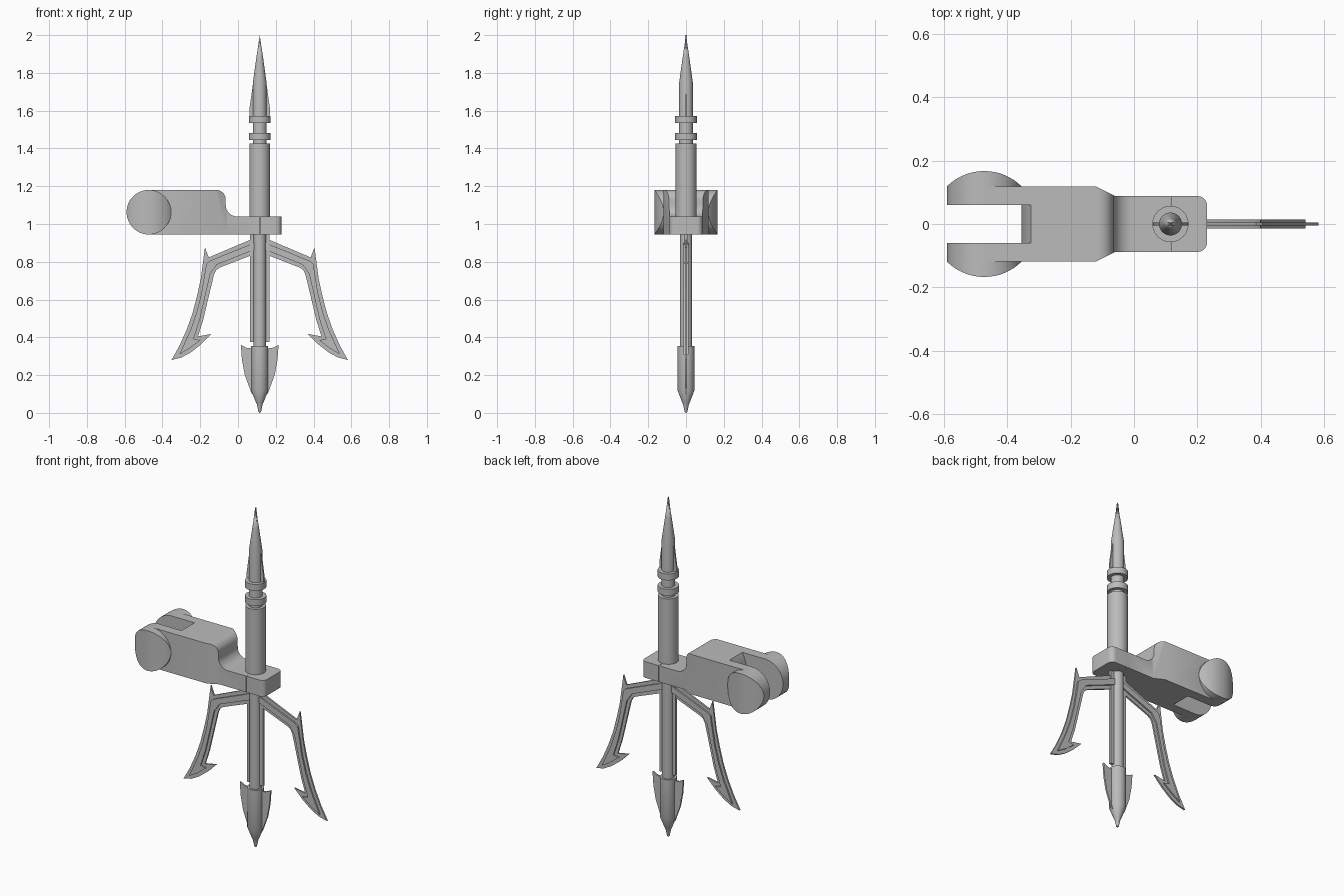
import bpy, bmesh, math
from mathutils import Vector

cube = bpy.data.objects.get("Cube")
if cube:
    bpy.data.objects.remove(cube, do_unlink=True)

AXIS = 0.115      # x of the spear axis
HINGE = -0.472    # x of the fork hinge
MID = 1.0625      # hinge height

steel = bpy.data.materials.new("grey steel")
steel.use_nodes = True
steel.diffuse_color = (0.5, 0.5, 0.5, 1)
steel.node_tree.nodes["Principled BSDF"].inputs["Base Color"].default_value = (0.5, 0.5, 0.5, 1)


def finish(name, bm):
    bmesh.ops.recalc_face_normals(bm, faces=bm.faces)
    mesh = bpy.data.meshes.new(name)
    bm.to_mesh(mesh)
    bm.free()
    mesh.materials.append(steel)
    obj = bpy.data.objects.new(name, mesh)
    bpy.context.collection.objects.link(obj)
    smooth(mesh)
    return obj


def smooth(mesh):
    for p in mesh.polygons:
        p.use_smooth = True
    mesh.set_sharp_from_angle(angle=math.radians(30))


def prism(name, points, low, high, plane="xz"):
    """Extrude an outline along y (xz outline) or along z (xy outline)."""
    bm = bmesh.new()
    if plane == "xz":
        verts = [bm.verts.new((a, low, b)) for a, b in points]
        step = Vector((0, high - low, 0))
    else:
        verts = [bm.verts.new((a, b, low)) for a, b in points]
        step = Vector((0, 0, high - low))
    face = bm.faces.new(verts)
    out = bmesh.ops.extrude_face_region(bm, geom=[face])["geom"]
    moved = [g for g in out if isinstance(g, bmesh.types.BMVert)]
    bmesh.ops.translate(bm, verts=moved, vec=step)
    return finish(name, bm)


def plate(name, points, half, sign=1):
    """Flat plate around the spear axis, optionally mirrored."""
    return prism(name, [(AXIS + sign * x, z) for x, z in points], -half, half)


def lathe(name, profile, sides=40):
    """Revolve (radius, z) points around the spear axis."""
    bm = bmesh.new()
    verts = [bm.verts.new((AXIS + r, 0, z)) for r, z in profile]
    edges = [bm.edges.new(pair) for pair in zip(verts, verts[1:])]
    bmesh.ops.spin(bm, geom=verts + edges, cent=(AXIS, 0, 0), axis=(0, 0, 1),
                   angle=math.tau, steps=sides)
    bmesh.ops.remove_doubles(bm, verts=bm.verts, dist=0.0001)
    return finish(name, bm)


def arc(cx, cy, r, start, end, steps=8):
    angles = [math.radians(start + (end - start) * i / steps) for i in range(steps + 1)]
    return [(cx + r * math.cos(a), cy + r * math.sin(a)) for a in angles]


def combine(obj, other, operation):
    """Bake a boolean and discard the helper."""
    mod = obj.modifiers.new("cut", "BOOLEAN")
    mod.operation, mod.solver, mod.object = operation, "EXACT", other
    bpy.context.view_layer.update()
    deps = bpy.context.evaluated_depsgraph_get()
    baked = bpy.data.meshes.new_from_object(obj.evaluated_get(deps))
    obj.modifiers.clear()
    obj.data = baked
    smooth(baked)
    bpy.data.objects.remove(other, do_unlink=True)


# Spear shaft: upper tube, lower core, spike and grip rings
lathe("upper_tube", [(0, 0.945), (0.055, 0.945), (0.055, 1.425), (0, 1.425)])
lathe("lower_core", [(0, 0.34), (0.033, 0.34), (0.033, 0.96), (0, 0.96)])
lathe("upper_spike", [(0, 1.41), (0.036, 1.41), (0.036, 1.75), (0.018, 1.88), (0, 2.0)])
for i, z in enumerate((1.445, 1.535)):
    lathe(f"grip_ring_{i + 1}", [(0.03, z), (0.057, z), (0.057, z + 0.038), (0.03, z + 0.038)])
lathe("lower_head", [(0, 0.355), (0.045, 0.355), (0.045, 0.12), (0.02, 0.055),
                     (0.015, 0.045), (0.007, 0.005), (0, 0)])

# Thin fins running along the shaft
plate("spike_fin", [(-0.055, 1.575), (0.055, 1.575), (0.055, 1.605), (0, 2.0), (-0.055, 1.605)], 0.005)
plate("shaft_fin", [(-0.052, 0.375), (0.052, 0.375), (0.052, 0.95), (-0.052, 0.95)], 0.008)

# Side arms and head barbs, mirrored about the shaft
blade = [(0.03, 0.925), (0.27, 0.823), (0.29, 0.876), (0.3, 0.80), (0.312, 0.71), (0.33, 0.627),
         (0.355, 0.53), (0.387, 0.44), (0.425, 0.355), (0.467, 0.28), (0.415, 0.293),
         (0.365, 0.32), (0.31, 0.363), (0.255, 0.418), (0.327, 0.405), (0.3, 0.49),
         (0.28, 0.574), (0.242, 0.733), (0.23, 0.757), (0.21, 0.77), (0.03, 0.84)]
rib = [(0.03, 0.9), (0.265, 0.805), (0.283, 0.79), (0.31, 0.627), (0.335, 0.53),
       (0.366, 0.44), (0.425, 0.31), (0.37, 0.342), (0.315, 0.385), (0.35, 0.392),
       (0.318, 0.49), (0.297, 0.58), (0.262, 0.735), (0.227, 0.785), (0.03, 0.863)]
barb = [(0.03, 0.34), (0.07, 0.345), (0.1, 0.36), (0.094, 0.28), (0.079, 0.2), (0.044, 0.105), (0.02, 0.08)]
for side, s in (("left", 1), ("right", -1)):
    plate(f"{side}_arm_blade", blade, 0.005, s)
    plate(f"{side}_arm_rib", rib, 0.014, s)
    plate(f"{side}_head_barb", barb, 0.005, s)

# Mounting arm: stepped side outline trimmed to a tapered plan
side_outline = ([(HINGE, 0.945), (AXIS, 0.945), (AXIS, 1.04)]
                + arc(-0.005, 1.10, 0.06, -90, -180)
                + arc(-0.115, 1.13, 0.05, 0, 90) + [(HINGE, 1.18)])
mount = prism("mounting_arm", side_outline, -0.2, 0.2)
half_plan = [(-0.7, 0.118), (-0.12, 0.118), (-0.06, 0.088), (0.2, 0.088)]
plan = half_plan + [(x, -y) for x, y in reversed(half_plan)]
combine(mount, prism("plan_cutter", plan, 0.8, 1.3, "xy"), "INTERSECT")

# Hinge knuckle: a disc with cheeks rounded in plan
knuckle = prism("knuckle", arc(HINGE, MID, 0.118, 0, 352.5, 47), -0.25, 0.25)
combine(knuckle, prism("cheek_cutter", arc(HINGE, 0, 0.167, 0, 354, 59), 0.8, 1.3, "xy"), "INTERSECT")
combine(mount, knuckle, "UNION")

# Fork slot with a bulging end wall
slot = [(-0.8, 0.8), (-0.32, 0.8)] + arc(-0.105, MID, 0.25, 210, 150, 12) + [(-0.32, 1.3), (-0.8, 1.3)]
combine(mount, prism("slot_cutter", slot, -0.06, 0.06), "DIFFERENCE")

# Front half of the clamp around the shaft
clamp = [(AXIS + 0.001, -0.088)] + arc(0.2, -0.058, 0.03, -90, 0) + arc(0.2, 0.058, 0.03, 0, 90) + [(AXIS + 0.001, 0.088)]
prism("clamp_cap", clamp, 0.945, 1.04, "xy")
